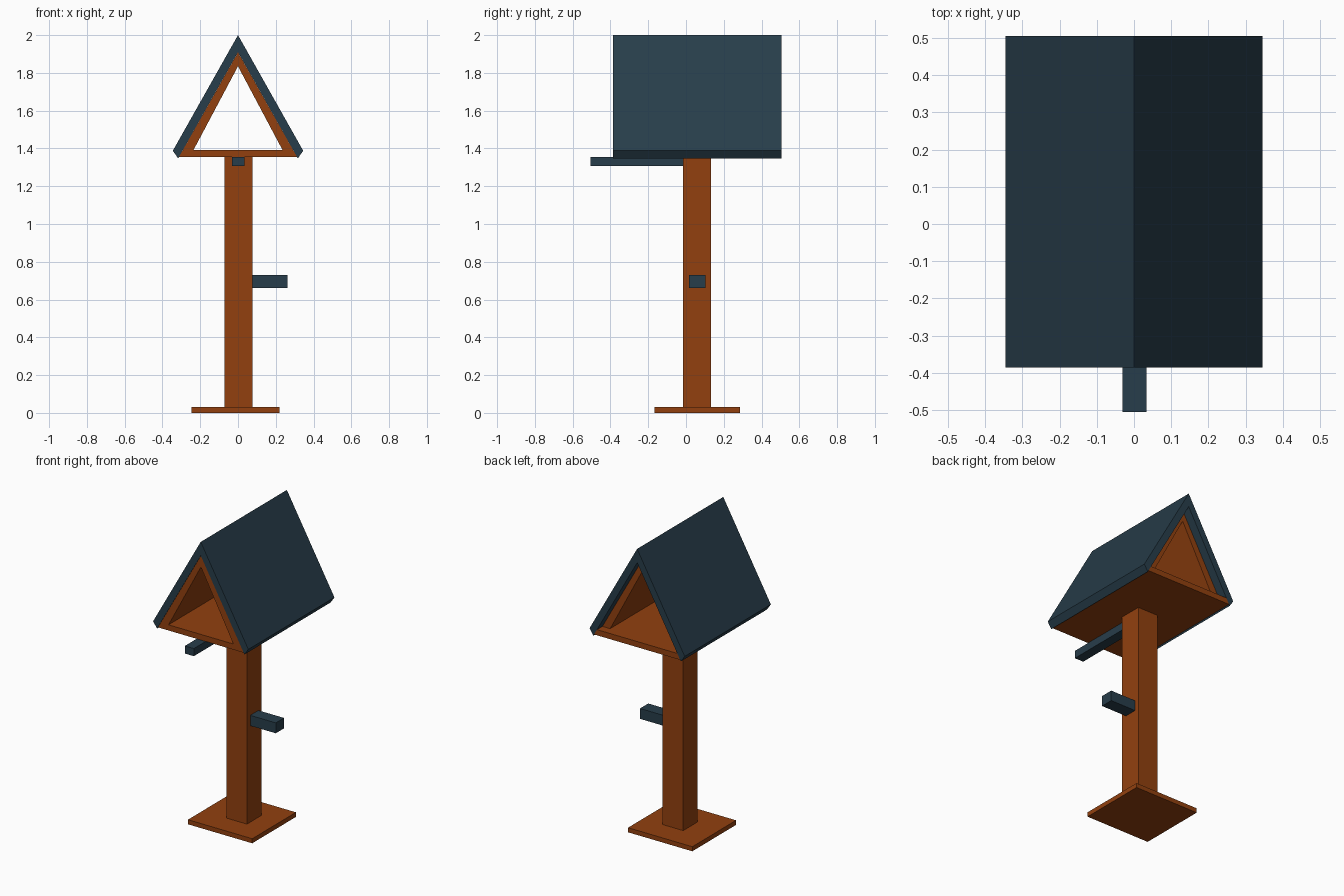
import bpy

if "Cube" in bpy.data.objects:
    bpy.data.objects.remove(bpy.data.objects["Cube"])


def material(name, rgb):
    m = bpy.data.materials.new(name)
    m.diffuse_color = (*rgb, 1.0)
    m.use_nodes = True
    m.node_tree.nodes["Principled BSDF"].inputs["Base Color"].default_value = m.diffuse_color
    return m


WOOD = material("brown_wood", (0.287, 0.0513, 0.0048))
SLATE = material("dark_slate", (0.0205, 0.0467, 0.069))


def prism(name, profile, y0, y1, mat):
    """Extrude a closed (x, z) profile, given clockwise from the front, along y."""
    n = len(profile)
    verts = [(x, y, z) for y in (y0, y1) for x, z in profile]
    faces = [tuple(range(n))[::-1], tuple(range(n, 2 * n))]
    faces += [(i, (i + 1) % n, (i + 1) % n + n, i + n) for i in range(n)]
    mesh = bpy.data.meshes.new(name)
    mesh.from_pydata(verts, [], faces)
    mesh.materials.append(mat)
    obj = bpy.data.objects.new(name, mesh)
    bpy.context.collection.objects.link(obj)
    return obj


def box(name, x0, x1, y0, y1, z0, z1, mat):
    return prism(name, [(x0, z0), (x0, z1), (x1, z1), (x1, z0)], y0, y1, mat)


def gable(name, right, y0, y1, mat):
    """Inverted V: right half is outer apex, outer foot, inner foot, inner apex."""
    left = [(-x, z) for x, z in right[1:3]][::-1]
    return prism(name, right + left, y0, y1, mat)


# Foot plate and post
box("base_plate", -0.246, 0.22, -0.167, 0.286, 0.0, 0.03, WOOD)
box("post", -0.072, 0.077, -0.017, 0.132, 0.03, 1.356, WOOD)

# Pegs: one on the side of the post, one reaching forward under the floor
box("side_peg", 0.077, 0.262, 0.017, 0.102, 0.662, 0.73, SLATE)
box("front_perch", -0.031, 0.034, -0.506, -0.017, 1.306, 1.356, SLATE)

# House floor, with sloped ends meeting the roof
prism("house_floor", [(-0.312, 1.356), (-0.291, 1.393), (0.291, 1.393), (0.312, 1.356)],
      -0.384, 0.506, WOOD)

# House walls, set back from the rear edge
gable("house_walls", [(0, 1.909), (0.291, 1.393), (0.235, 1.393), (0, 1.835)],
      -0.384, 0.45, WOOD)

# Roof
gable("roof", [(0, 2.0), (0.345, 1.388), (0.317, 1.347), (0, 1.91)],
      -0.386, 0.506, SLATE)
